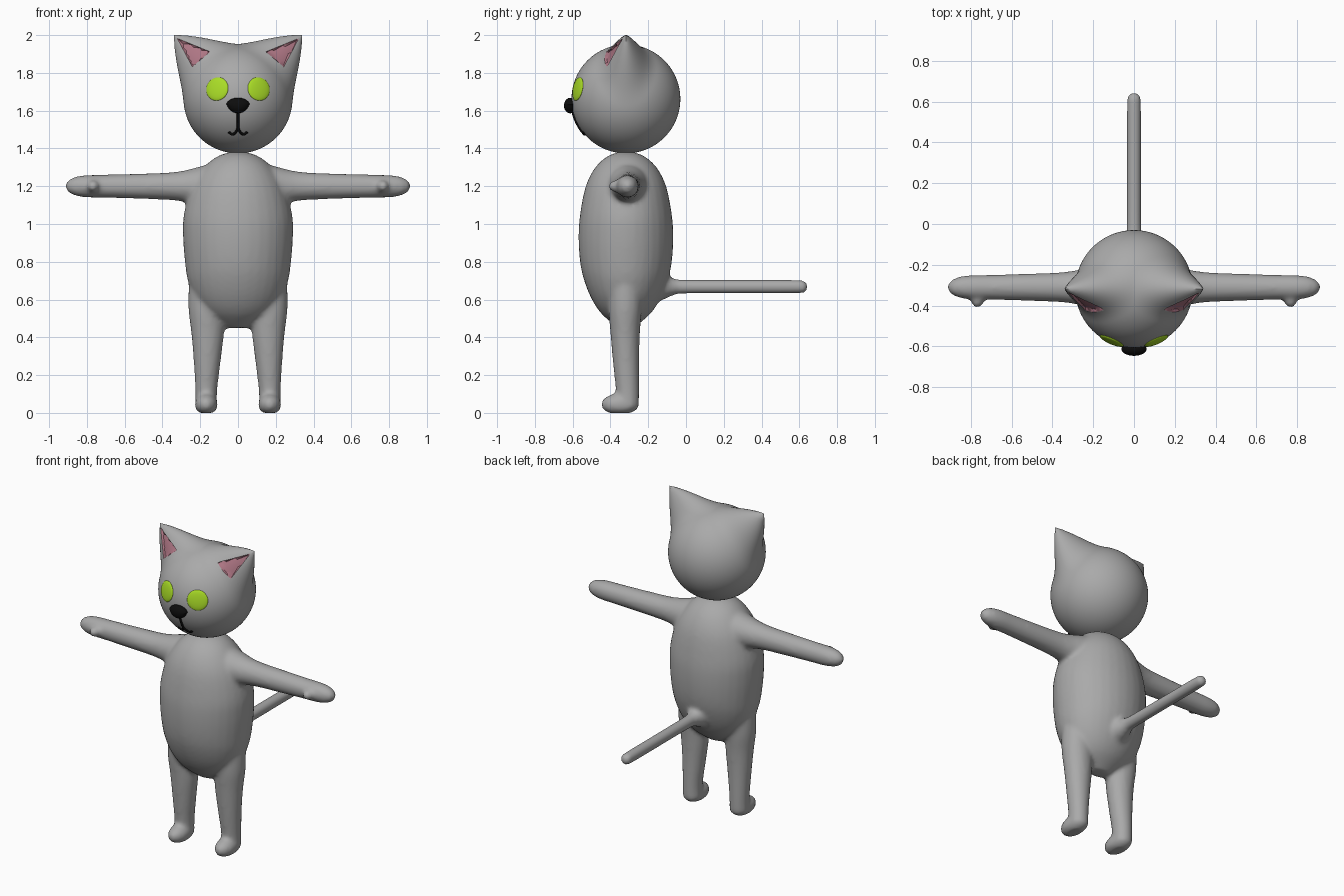
import bpy, bmesh, math
from mathutils import Vector, Matrix

if "Cube" in bpy.data.objects:
    bpy.data.objects.remove(bpy.data.objects["Cube"])


def material(name, color):
    m = bpy.data.materials.new(name)
    m.diffuse_color = (*color, 1)
    m.use_nodes = True
    m.node_tree.nodes["Principled BSDF"].inputs["Base Color"].default_value = m.diffuse_color
    return m


GREY = material("grey_fur", (0.40, 0.40, 0.40))
PINK = material("ear_pink", (0.42, 0.18, 0.23))
GREEN = material("eye_green", (0.40, 0.72, 0.02))
BLACK = material("black", (0.004, 0.004, 0.004))

CY = -0.318                       # depth of the body axis
HEAD = Vector((0, CY, 1.662))
R = 0.288


def make_object(name, bm, *mats):
    bmesh.ops.recalc_face_normals(bm, faces=bm.faces)
    mesh = bpy.data.meshes.new(name)
    bm.to_mesh(mesh)
    bm.free()
    obj = bpy.data.objects.new(name, mesh)
    bpy.context.collection.objects.link(obj)
    for m in mats:
        mesh.materials.append(m)
    bpy.ops.object.select_all(action='DESELECT')
    obj.select_set(True)
    bpy.context.view_layer.objects.active = obj
    bpy.ops.object.shade_smooth_by_angle(angle=math.radians(40))
    return obj


def spline(pts, steps=4):
    """Catmull-Rom samples through tuples of any length."""
    out = []
    for i in range(len(pts) - 1):
        a, b, c, d = (pts[max(i - 1, 0)], pts[i], pts[i + 1], pts[min(i + 2, len(pts) - 1)])
        for k in range(steps):
            t = k / steps
            out.append([0.5 * (2 * q + (r - p) * t + (2 * p - 5 * q + 4 * r - s) * t * t
                               + (3 * q - p - 3 * r + s) * t ** 3)
                        for p, q, r, s in zip(a, b, c, d)])
    return out + [list(pts[-1])]


def tube(bm, axis, stations, sides=32):
    """Closed limb through stations (x, y, z, radius a, radius b)."""
    ia, ib = [(1, 2), (0, 2), (0, 1)][axis]
    rings = []
    for *pos, ra, rb in spline(stations):
        ring = []
        for k in range(sides):
            t = 2 * math.pi * k / sides
            co = Vector(pos)
            co[ia] += max(ra, 0.002) * math.cos(t)
            co[ib] += max(rb, 0.002) * math.sin(t)
            ring.append(bm.verts.new(co))
        rings.append(ring)
    for lo, hi in zip(rings, rings[1:]):
        for k in range(sides):
            n = (k + 1) % sides
            bm.faces.new((lo[k], lo[n], hi[n], hi[k]))
    bm.faces.new(rings[0])
    bm.faces.new(rings[-1])


def ball(bm, center, radii, rot=Matrix()):
    mat = Matrix.Translation(center) @ rot @ Matrix.Diagonal((*radii, 1))
    return bmesh.ops.create_uvsphere(bm, u_segments=32, v_segments=20, radius=1, matrix=mat)["verts"]


# Body: torso, limbs and tail fused into one smooth skin
bm = bmesh.new()
tube(bm, 2, [(0, CY, z, a, b) for z, a, b in (
    (0.45, 0.07, 0.04), (0.52, 0.17, 0.125), (0.60, 0.23, 0.18), (0.70, 0.266, 0.221),
    (0.80, 0.281, 0.243), (0.93, 0.291, 0.251), (1.05, 0.287, 0.243), (1.20, 0.245, 0.213),
    (1.30, 0.180, 0.162), (1.36, 0.105, 0.095), (1.385, 0.02, 0.02))])
for s in (-1, 1):
    # arm with a flared shoulder and a rounded hand
    tube(bm, 0, [(s * x, -0.31, 1.2, r, r) for x, r in (
        (0.10, 0.13), (0.20, 0.105), (0.28, 0.084), (0.36, 0.073), (0.50, 0.067), (0.70, 0.061),
        (0.80, 0.059), (0.86, 0.050), (0.90, 0.030), (0.914, 0.004))])
    # thumb
    tube(bm, 1, [(s * x, y, 1.2, r, r) for x, y, r in (
        (0.765, -0.30, 0.05), (0.765, -0.36, 0.036), (0.768, -0.395, 0.026), (0.77, -0.412, 0.006))], 16)
    # leg
    tube(bm, 2, [(s * x, y, z, a, b) for x, y, z, a, b in (
        (0.168, -0.310, 0.03, 0.058, 0.062), (0.168, -0.310, 0.12, 0.058, 0.062),
        (0.163, -0.318, 0.28, 0.072, 0.070), (0.161, -0.322, 0.42, 0.086, 0.078),
        (0.168, -0.322, 0.55, 0.094, 0.088), (0.170, -0.320, 0.70, 0.090, 0.09))])
    # foot with a flat sole
    for v in ball(bm, (s * 0.168, -0.349, 0.045), (0.061, 0.100, 0.058)):
        v.co.z = max(v.co.z, 0)
# tail with a flared root
tube(bm, 1, [(0, y, 0.668, r, r) for y, r in (
    (-0.20, 0.10), (-0.11, 0.065), (-0.06, 0.043), (0.0, 0.037), (0.30, 0.036), (0.60, 0.035),
    (0.632, 0.024), (0.648, 0.004))], 20)
body = make_object("body", bm, GREY)
remesh = body.modifiers.new("fuse", 'REMESH')
remesh.mode = 'VOXEL'
remesh.voxel_size = 0.013
remesh.use_smooth_shade = True
smooth = body.modifiers.new("soften", 'SMOOTH')
smooth.factor = 0.5
smooth.iterations = 6

# Head: sphere drawn out into two pointed ears
bm = bmesh.new()
bmesh.ops.create_icosphere(bm, subdivisions=6, radius=1)
TIP, SPREAD = 0.482, math.radians(54)
closest = {}
for v in bm.verts:
    d = v.co.normalized()
    u = math.atan2(abs(d.x), d.z) - math.radians(45)
    w = math.asin(max(-1, min(1, d.y)))
    theta = math.hypot(u, 1.5 * w)
    side = 1 if d.x > 0 else -1
    if theta < closest.get(side, (9, None))[0]:
        closest[side] = (theta, v)
    pull = max(0, 1 - theta / SPREAD) ** 2.5
    v.co = HEAD + d * (R + (TIP - R) * pull)
for side, (_, v) in closest.items():
    v.co = (side * 0.34, CY, 2.0)

# Pink inner ears: cut a triangle into each ear front and sink it
for s in (-1, 1):
    tri = [Vector((s * x, 0, z)) for x, z in ((0.322, 1.983), (0.148, 1.912), (0.242, 1.832))]
    mid = sum(tri, Vector()) / 3
    planes = []
    for a, b in zip(tri, tri[1:] + tri[:1]):
        n = (b - a).cross(Vector((0, 1, 0))).normalized()
        planes.append((a, n if n.dot(mid - a) > 0 else -n))
    for a, n in planes:
        faces = [f for f in bm.faces if f.calc_center_median().y < CY - 0.002
                 and s * f.calc_center_median().x > 0.1 and f.calc_center_median().z > 1.78]
        geom = set(faces)
        for f in faces:
            geom.update(f.edges, f.verts)
        bmesh.ops.bisect_plane(bm, geom=list(geom), dist=1e-5, plane_co=a, plane_no=n)
    inner = []
    for f in bm.faces:
        c = f.calc_center_median()
        if c.y < CY - 0.002 and all((c - a).dot(n) > 0 for a, n in planes):
            inner.append(f)
            f.material_index = 1
    verts = {v for f in inner for v in f.verts}
    rim = {v for v in verts if any(f not in inner for f in v.link_faces)}
    for v in verts - rim:
        v.co.y += 0.012
make_object("head", bm, GREY, PINK)

# Eyes: shallow discs lying on the face
for s, side in ((-1, "left"), (1, "right")):
    d = Vector((s * 0.112, -0.26, 0.054)).normalized()
    bm = bmesh.new()
    ball(bm, HEAD + d * (R - 0.006), (0.063, 0.063, 0.013), d.to_track_quat('Z', 'Y').to_matrix().to_4x4())
    make_object(side + "_eye", bm, GREEN)

# Nose: flattened ball, narrower toward the bottom
bm = bmesh.new()
for v in ball(bm, (0, -0.613, 1.627), (0.058, 0.033, 0.041)):
    v.co.x *= 1 + 5 * min(0, v.co.z - 1.63) if v.co.z < 1.63 else 1.08
make_object("nose", bm, BLACK)

# Mouth: line below the nose splitting into two hooks
curve = bpy.data.curves.new("mouth", 'CURVE')
curve.dimensions = '3D'
curve.bevel_depth = 0.007
curve.bevel_resolution = 3
curve.use_fill_caps = True
for s in (-1, 1):
    pts = spline([(0, 1.60), (0, 1.55), (0, 1.513), (s * 0.012, 1.486), (s * 0.031, 1.475), (s * 0.049, 1.487)])
    sp = curve.splines.new('POLY')
    sp.points.add(len(pts) - 1)
    for p, (x, z) in zip(sp.points, pts):
        dz = z - HEAD.z
        p.co = (x, CY - math.sqrt(R * R - x * x - dz * dz) - 0.002, z, 1)
mouth = bpy.data.objects.new("mouth", curve)
curve.materials.append(BLACK)
bpy.context.collection.objects.link(mouth)
